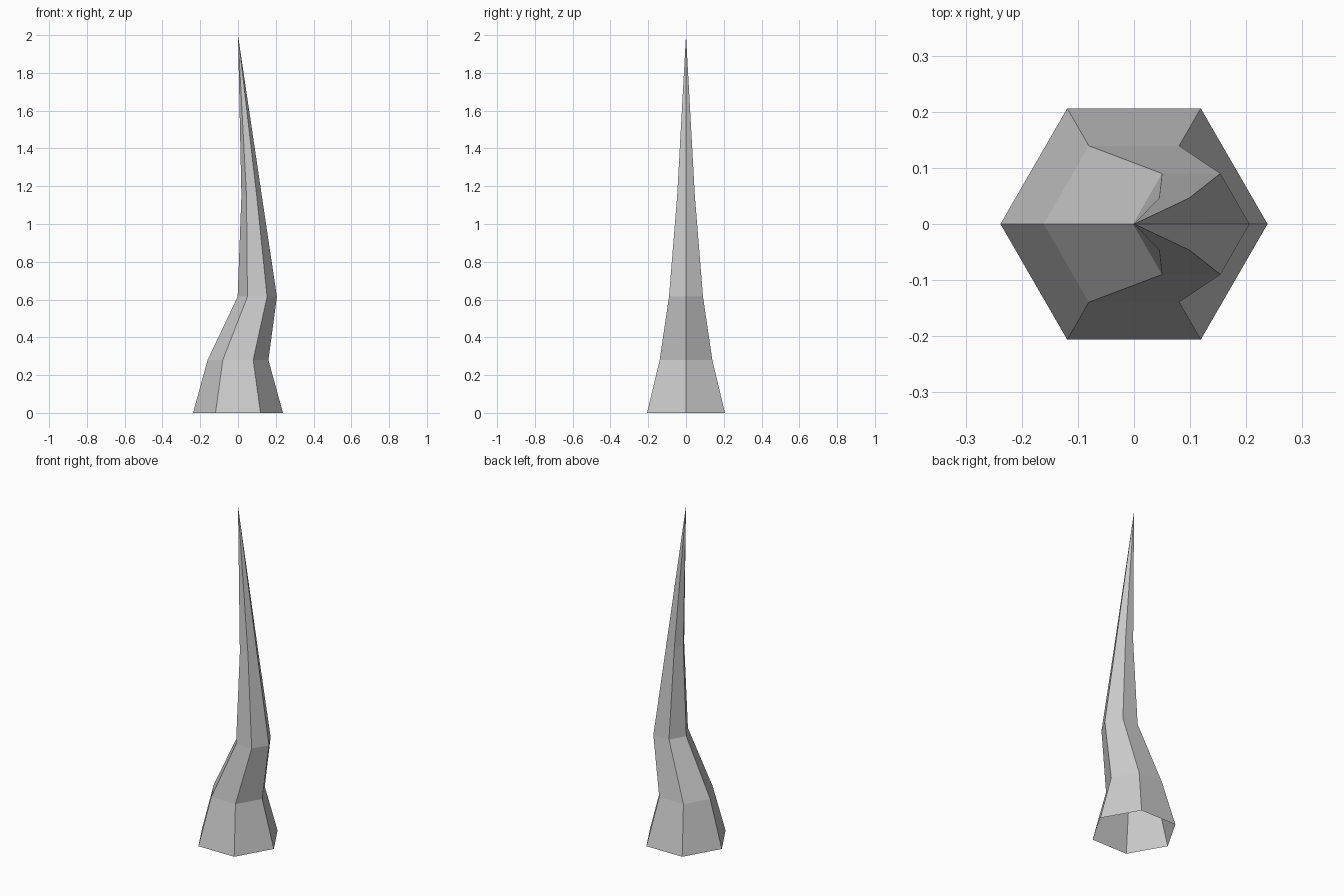
import bpy, bmesh
from math import cos, sin, pi

if "Cube" in bpy.data.objects:
    bpy.data.objects.remove(bpy.data.objects["Cube"])

SIDES = 6
# Cross-sections from the base upwards: centre x, height, radius
SECTIONS = [(0, 0, 0.238), (0, 0.28, 0.161), (0.102, 0.615, 0.104), (0.072, 1.15, 0.054)]
TIP = (0, 0, 2)

bm = bmesh.new()
rings = [[bm.verts.new((cx + r * cos(2 * pi * i / SIDES), r * sin(2 * pi * i / SIDES), z))
          for i in range(SIDES)] for cx, z, r in SECTIONS]

# Bent six-sided wall, open at the bottom
for low, high in zip(rings, rings[1:]):
    for i in range(SIDES):
        j = (i + 1) % SIDES
        bm.faces.new((low[i], low[j], high[j], high[i]))

# Pointed tip
tip = bm.verts.new(TIP)
for i in range(SIDES):
    bm.faces.new((rings[-1][i], rings[-1][(i + 1) % SIDES], tip))

mesh = bpy.data.meshes.new("bent_spike")
bm.to_mesh(mesh)
bm.free()
spike = bpy.data.objects.new("bent_spike", mesh)
bpy.context.collection.objects.link(spike)
